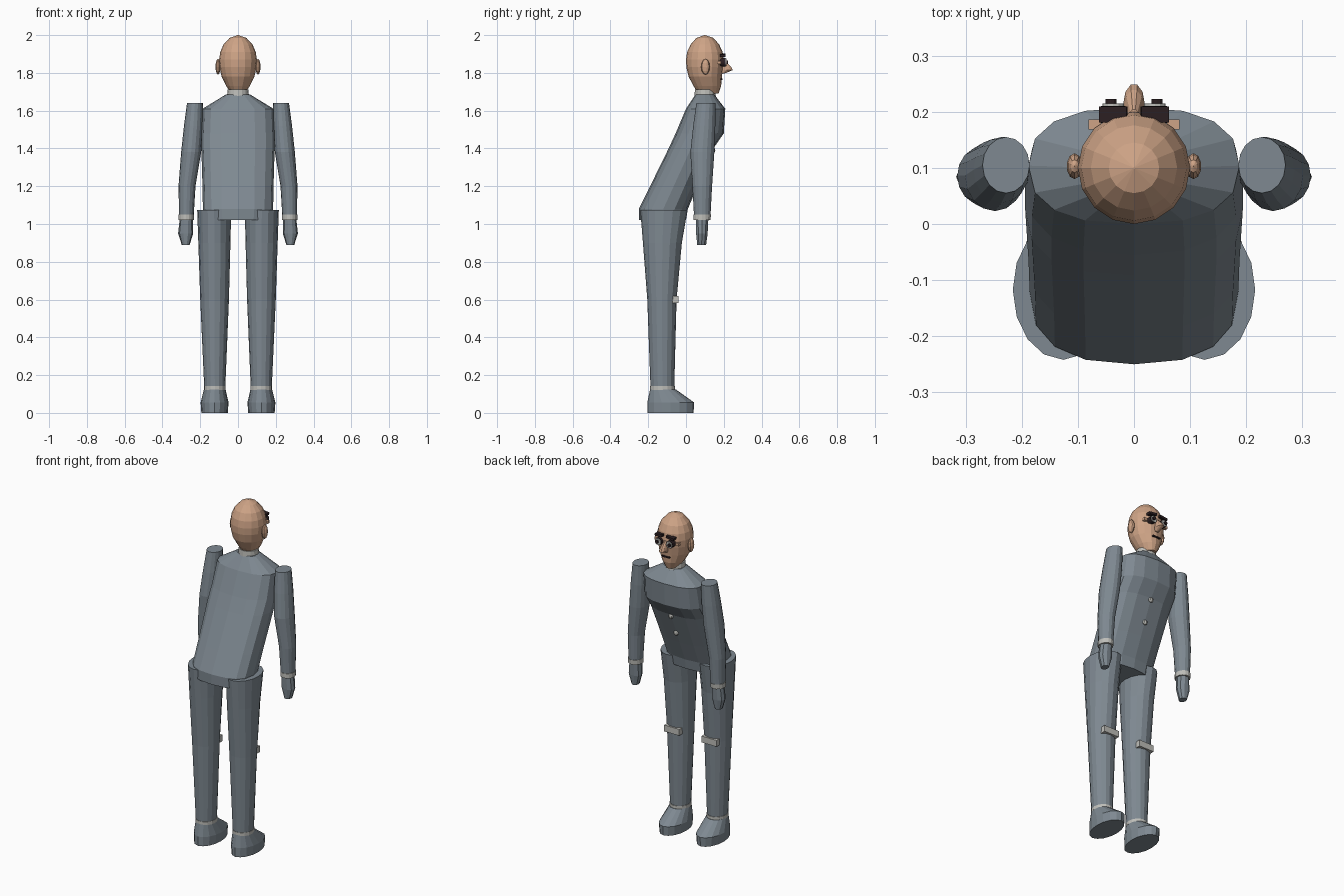
import bpy, bmesh, math
from mathutils import Matrix, Vector


def mat(name, r, g, b):
    m = bpy.data.materials.new(name)
    m.diffuse_color = (r, g, b, 1)
    return m


SUIT = mat("suit grey", 0.21, 0.25, 0.285)
SKIN = mat("skin", 0.62, 0.37, 0.24)
TRIM = mat("light trim", 0.52, 0.52, 0.49)
DARK = mat("dark hair", 0.025, 0.014, 0.016)


def finish(name, bm, material):
    bmesh.ops.recalc_face_normals(bm, faces=bm.faces)
    me = bpy.data.meshes.new(name)
    bm.to_mesh(me)
    bm.free()
    me.materials.append(material)
    ob = bpy.data.objects.new(name, me)
    bpy.context.collection.objects.link(ob)
    return ob


def loft(name, rings, material, n=16, power=1.0, side=1):
    """Closed tube through rings of (z, x, y_back, y_front, x_radius)."""
    bm = bmesh.new()
    loops = []
    for z, x, y0, y1, rx in rings:
        loop = []
        for i in range(n):
            a = 2 * math.pi * i / n
            c, s = math.cos(a), math.sin(a)
            c = math.copysign(abs(c) ** power, c)
            s = math.copysign(abs(s) ** power, s)
            loop.append(bm.verts.new((side * (x + rx * c),
                                      (y0 + y1) / 2 + (y1 - y0) / 2 * s, z)))
        loops.append(loop)
    for a, b in zip(loops, loops[1:]):
        for i in range(n):
            j = (i + 1) % n
            bm.faces.new((a[i], a[j], b[j], b[i]))
    bm.faces.new(loops[0])
    bm.faces.new(loops[-1])
    return finish(name, bm, material)


def box(name, centre, size, material, tilt=0):
    bm = bmesh.new()
    m = (Matrix.Translation(centre) @ Matrix.Rotation(tilt, 4, 'Y')
         @ Matrix.Diagonal((*size, 1)))
    bmesh.ops.create_cube(bm, size=1, matrix=m)
    return finish(name, bm, material)


def ball(name, centre, size, material, u=10, v=6):
    bm = bmesh.new()
    m = Matrix.Translation(centre) @ Matrix.Diagonal((*size, 1))
    bmesh.ops.create_uvsphere(bm, u_segments=u, v_segments=v, radius=1, matrix=m)
    return finish(name, bm, material)


def disc(name, centre, radius, depth, material):
    bm = bmesh.new()
    m = Matrix.Translation(centre) @ Matrix.Rotation(math.pi / 2, 4, 'X')
    bmesh.ops.create_cone(bm, cap_ends=True, segments=12, radius1=radius,
                          radius2=radius, depth=depth, matrix=m)
    return finish(name, bm, material)


# Leaning jacket
loft("jacket", [(1.02, 0, -0.25, 0.00, 0.178), (1.08, 0, -0.25, 0.01, 0.186),
                (1.20, 0, -0.19, 0.06, 0.188), (1.40, 0, -0.092, 0.145, 0.194),
                (1.48, 0, -0.055, 0.20, 0.194), (1.61, 0, 0.00, 0.208, 0.188),
                (1.685, 0, 0.05, 0.15, 0.065)], SUIT, power=0.8)
for z, y in ((1.39, 0.143), (1.27, 0.094)):
    ball("jacket_button", (0, y, z), (0.015, 0.012, 0.015), TRIM, 8, 6)

# Neck, collar and head
loft("neck", [(1.66, 0, 0.055, 0.145, 0.045), (1.75, 0, 0.055, 0.145, 0.045)], SKIN)
loft("collar", [(1.675, 0, 0.045, 0.158, 0.058), (1.712, 0, 0.047, 0.155, 0.055)], TRIM)
loft("head", [(1.69, 0, 0.065, 0.172, 0.036), (1.73, 0, 0.04, 0.186, 0.062),
              (1.78, 0, 0.014, 0.190, 0.087), (1.83, 0, 0.002, 0.197, 0.098),
              (1.87, 0, 0.00, 0.20, 0.10), (1.91, 0, 0.006, 0.194, 0.094),
              (1.95, 0, 0.024, 0.176, 0.077), (1.985, 0, 0.055, 0.145, 0.045),
              (2.0, 0, 0.098, 0.102, 0.002)], SKIN)

# Face on the +y side
loft("nose", [(1.797, 0, 0.18, 0.205, 0.012), (1.815, 0, 0.18, 0.25, 0.019),
              (1.832, 0, 0.18, 0.24, 0.017), (1.865, 0, 0.18, 0.205, 0.008)], SKIN, n=10)
box("mouth", (0, 0.188, 1.766), (0.05, 0.012, 0.008), DARK)
for s in (-1, 1):
    ball("ear", (s * 0.106, 0.103, 1.832), (0.014, 0.023, 0.042), SKIN)
    box("eyebrow", (s * 0.037, 0.195, 1.893), (0.05, 0.028, 0.014), DARK, s * 0.12)
    disc("eye_rim", (s * 0.037, 0.195, 1.856), 0.022, 0.03, DARK)
    disc("eye", (s * 0.037, 0.204, 1.856), 0.019, 0.022, TRIM)
    disc("pupil", (s * 0.041, 0.212, 1.856), 0.010, 0.022, DARK)
    box("temple", (s * 0.07, 0.177, 1.856), (0.022, 0.018, 0.016), SKIN)

for s in (-1, 1):
    # Sleeve, cuff and hand
    loft("sleeve", [(1.05, 0.273, 0.042, 0.130, 0.039), (1.20, 0.270, 0.034, 0.138, 0.045),
                    (1.38, 0.248, 0.023, 0.150, 0.053), (1.52, 0.236, 0.038, 0.155, 0.050),
                    (1.64, 0.228, 0.055, 0.155, 0.042)], SUIT, side=s)
    loft("cuff", [(1.022, 0.274, 0.040, 0.130, 0.041),
                  (1.05, 0.274, 0.040, 0.132, 0.041)], TRIM, side=s)
    loft("hand", [(0.89, 0.277, 0.058, 0.108, 0.021), (0.95, 0.277, 0.052, 0.116, 0.040),
                  (1.025, 0.274, 0.05, 0.12, 0.035)], SUIT, n=10, side=s)
    # Trouser leg, knee patch, sock and shoe
    loft("trouser_leg", [(0.14, 0.123, -0.188, -0.062, 0.056),
                         (0.60, 0.124, -0.205, -0.050, 0.076),
                         (0.90, 0.125, -0.228, -0.022, 0.085),
                         (1.075, 0.126, -0.242, 0.008, 0.09)], SUIT, side=s)
    box("knee_patch", (s * 0.124, -0.056, 0.60), (0.10, 0.03, 0.038), TRIM)
    loft("sock", [(0.122, 0.123, -0.190, -0.058, 0.058),
                  (0.142, 0.123, -0.190, -0.058, 0.058)], TRIM, side=s)
    loft("shoe", [(0.0, 0.124, -0.205, 0.04, 0.07), (0.055, 0.124, -0.205, 0.043, 0.074),
                  (0.125, 0.123, -0.190, -0.055, 0.057)], SUIT, side=s)
